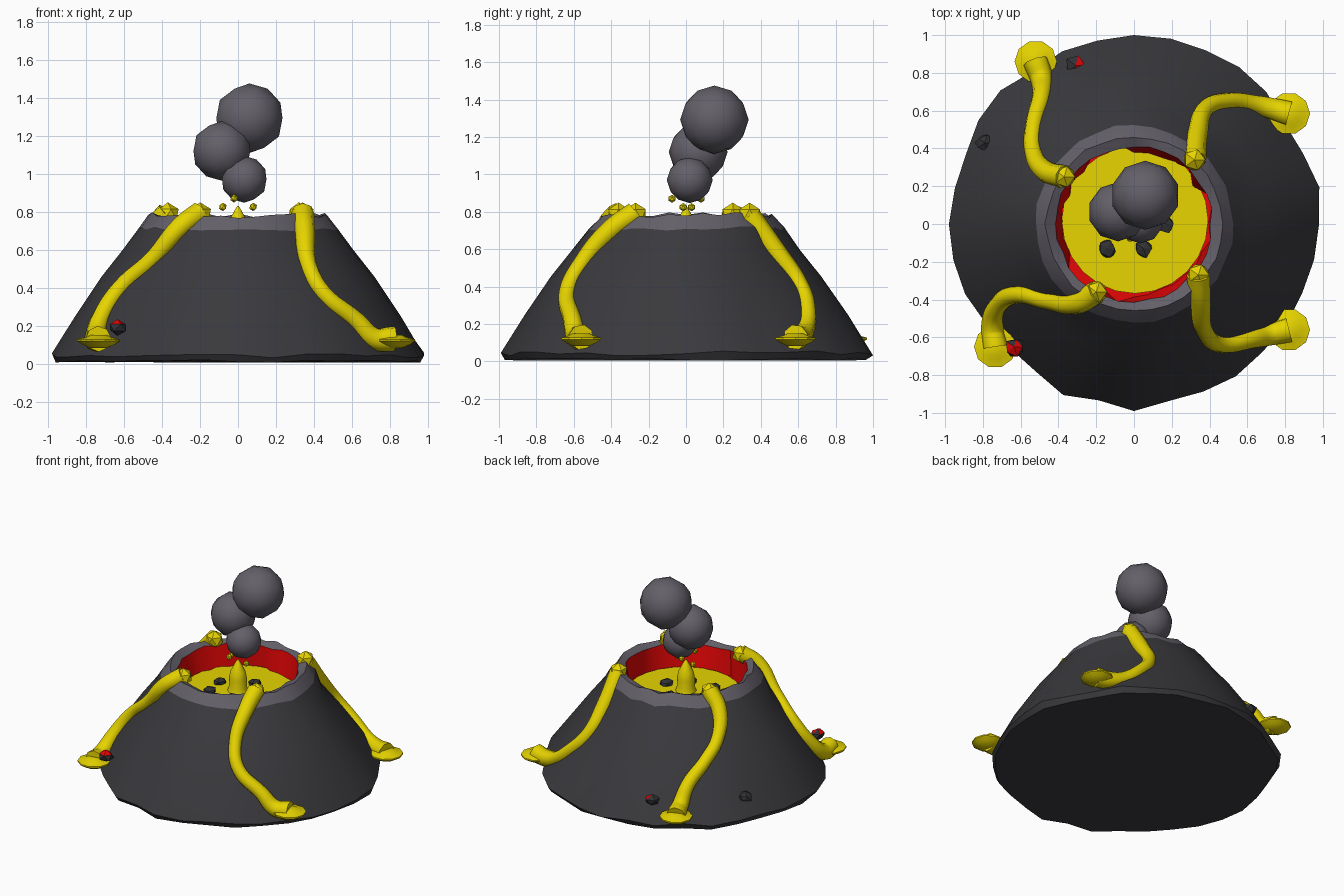
import bpy, bmesh, math, random
from mathutils import Vector

if "Cube" in bpy.data.objects:
    bpy.data.objects.remove(bpy.data.objects["Cube"])

random.seed(7)


def material(name, rgb):
    m = bpy.data.materials.new(name)
    m.diffuse_color = (*rgb, 1)
    m.use_nodes = True
    m.node_tree.nodes["Principled BSDF"].inputs["Base Color"].default_value = m.diffuse_color
    return m


STONE = material("dark_stone", (0.042, 0.041, 0.047))
ASH = material("ash_grey", (0.125, 0.116, 0.14))
LAVA = material("yellow_lava", (0.82, 0.68, 0.0))
HOT = material("glowing_red", (0.95, 0.002, 0.002))
ROCK = material("charred_rock", (0.032, 0.032, 0.037))


def finish(name, bm, mats, angle=35):
    me = bpy.data.meshes.new(name)
    bmesh.ops.recalc_face_normals(bm, faces=bm.faces[:])
    bm.to_mesh(me)
    bm.free()
    for m in mats:
        me.materials.append(m)
    ob = bpy.data.objects.new(name, me)
    bpy.context.collection.objects.link(ob)
    if angle:
        bpy.context.view_layer.objects.active = ob
        ob.select_set(True)
        bpy.ops.object.shade_smooth_by_angle(angle=math.radians(angle))
        ob.select_set(False)
    return ob


def bridge(bm, rings, mats):
    """Join successive vertex rings with quads; mats gives one slot per band."""
    for a, b, mi in zip(rings, rings[1:], mats):
        n = len(a)
        for i in range(n):
            f = bm.faces.new((a[i], a[(i + 1) % n], b[(i + 1) % n], b[i]))
            f.material_index = mi


def lathe(name, profile, sides, mats, center=(0, 0), angle=35):
    bm = bmesh.new()
    rings = []
    for r, z in profile:
        rings.append([bm.verts.new((center[0] + r * math.cos(math.tau * i / sides),
                                    center[1] + r * math.sin(math.tau * i / sides), z))
                      for i in range(sides)])
    bridge(bm, rings, [0] * len(rings))
    bm.faces.new(rings[0])
    bm.faces.new(rings[-1])
    return finish(name, bm, mats, angle)


def ball(name, loc, r, mat, subdiv=2):
    bm = bmesh.new()
    bmesh.ops.create_icosphere(bm, subdivisions=subdiv, radius=r)
    bmesh.ops.translate(bm, vec=loc, verts=bm.verts)
    return finish(name, bm, [mat])


# Mountain: irregular foot, slope with two shallow hollows, ash rim, glowing wall
FOOT = [.98, 1.0, .97, .96, .99, 1.0, .995, 1.0, 1.0, .99, .99, .97, 1.0, .99, .963, .967,
        .98, .975, .968, .945, .93, .938, .98, .952, .99, .955, .96, .97, .96, .966, .963, .972]
N = len(FOOT)
# radius, height, hollow depth
SLOPE = [(.46, .78, 0), (.525, .71, 0), (.61, .595, .035), (.72, .455, .045), (.855, .25, .025), (.975, .05, 0)]


def surface(x, y):
    r, s = math.hypot(x, y), max(0, math.sin(2 * math.atan2(y, x)))
    for (r0, z0, d0), (r1, z1, d1) in zip(SLOPE, SLOPE[1:]):
        r0, r1 = r0 - d0 * s, r1 - d1 * s
        if r <= r1:
            return min(.79, z0 + (z1 - z0) * (r - r0) / (r1 - r0))
    return .05


bm = bmesh.new()


def ring(radius, z, dr=0.0, dz=0.0, foot=0.0, hollow=0.0):
    vs = []
    for i in range(N):
        a = math.tau * i / N
        r = radius * (1 + foot * (FOOT[i] / .975 - 1)) + random.uniform(-dr, dr)
        r -= hollow * max(0, math.sin(2 * a))
        vs.append(bm.verts.new((r * math.cos(a), r * math.sin(a), z + random.uniform(-dz, dz))))
    return vs


rings = [ring(.955, .013, 0, .009, 1), ring(.975, .043, 0, .014, 1), ring(.855, .25, 0, 0, .5, .025),
         ring(.72, .455, 0, 0, .15, .045), ring(.61, .595, 0, 0, 0, .035), ring(.525, .71, .008, .012),
         ring(.465, .782, .008, .016), ring(.412, .76, .01, .012), ring(.395, .57, .03, .01)]
bridge(bm, rings, [0, 0, 0, 0, 0, 1, 1, 2])
bm.faces.new(rings[0])
bm.faces.new(rings[-1]).material_index = 2
finish("mountain", bm, [STONE, ASH, HOT])

# Lava pool and central fountain
lathe("lava_pool", [(.388, .575), (.388, .6)], 24, [LAVA], (.005, .02))
lathe("lava_fountain", [(.075, .59), (.06, .635), (.062, .69), (.05, .745), (.022, .80), (.004, .83)],
      12, [LAVA], angle=50)
for i, p in enumerate([(-.08, .03, .825), (.08, -.015, .825), (-.02, .08, .87), (-.02, -.075, .87)]):
    ball(f"lava_drop_{i}", p, .022, LAVA, 1)

# Lava streams: plan paths draped over the slope, each ending in a puddle
STREAMS = {
    "front_left": [(-.2, -.36), (-.3, -.42), (-.45, -.41), (-.62, -.375), (-.72, -.43), (-.75, -.55), (-.735, -.65)],
    "front_right": [(.34, -.27), (.35, -.4), (.37, -.56), (.45, -.635), (.62, -.61), (.72, -.585), (.82, -.56)],
    "back_right": [(.32, .34), (.335, .48), (.38, .61), (.5, .65), (.63, .635), (.73, .61), (.82, .585)],
    "back_left": [(-.37, .25), (-.47, .28), (-.535, .39), (-.53, .53), (-.49, .68), (-.49, .77), (-.52, .86)],
}
WIDTH = [.062, .056, .046, .046, .05, .06, .068]
for side, path in STREAMS.items():
    cu = bpy.data.curves.new("stream_path", "CURVE")
    cu.dimensions = "3D"
    cu.bevel_depth = 1.0
    cu.bevel_resolution = 2
    cu.resolution_u = 6
    cu.use_fill_caps = True
    sp = cu.splines.new("BEZIER")
    sp.bezier_points.add(len(path) - 1)
    for bp, (x, y), w in zip(sp.bezier_points, path, WIDTH):
        bp.co = (x, y, max(.13, surface(x, y) + .003))
        bp.radius = w
        bp.handle_left_type = bp.handle_right_type = "AUTO"
    tmp = bpy.data.objects.new("stream_path", cu)
    bpy.context.collection.objects.link(tmp)
    me = bpy.data.meshes.new_from_object(tmp.evaluated_get(bpy.context.evaluated_depsgraph_get()))
    bpy.data.objects.remove(tmp)
    bm = bmesh.new()
    bm.from_mesh(me)
    for f in bm.faces:
        f.material_index = 0
    finish(f"lava_stream_{side}", bm, [LAVA], 50)
    # rounded source on the rim and flared puddle at the foot
    ball(f"stream_source_{side}", (*path[0], .785), .064, LAVA, 1)
    lathe(f"lava_puddle_{side}", [(.045, .082), (.085, .1), (.112, .118), (.112, .128), (.07, .138), (.045, .15)],
          10, [LAVA], path[-1])


# Rocks: lumpy chunks, some with a glowing upper side
def rock(name, loc, r, glow=None):
    bm = bmesh.new()
    bmesh.ops.create_icosphere(bm, subdivisions=1, radius=r)
    for v in bm.verts:
        v.co *= random.uniform(.75, 1.15)
        v.co.z *= .7
    bm.normal_update()
    if glow:
        d = Vector(glow).normalized()
        for f in bm.faces:
            f.material_index = int(f.normal.dot(d) > .75)
    bmesh.ops.translate(bm, vec=loc, verts=bm.verts)
    finish(name, bm, [ROCK, HOT], 0)


for i, (x, y) in enumerate([(-.14, -.13), (.05, -.13), (.17, 0), (.035, .145), (-.17, .03)]):
    rock(f"floating_rock_{i}", (x, y, .605), .052)
rock("slope_rock_front", (-.635, -.65, .19), .056, (.1, 0, 1))
rock("slope_rock_back", (-.31, .84, .18), .058, (.8, 0, 1))
rock("slope_rock_left", (-.79, .43, .18), .056)

# Smoke puffs
for name, loc, r in [("small", (.033, .02, .97), .123), ("middle", (-.085, .065, 1.12), .157),
                     ("large", (.06, .152, 1.292), .183)]:
    ball(f"smoke_{name}", loc, r, ASH)
